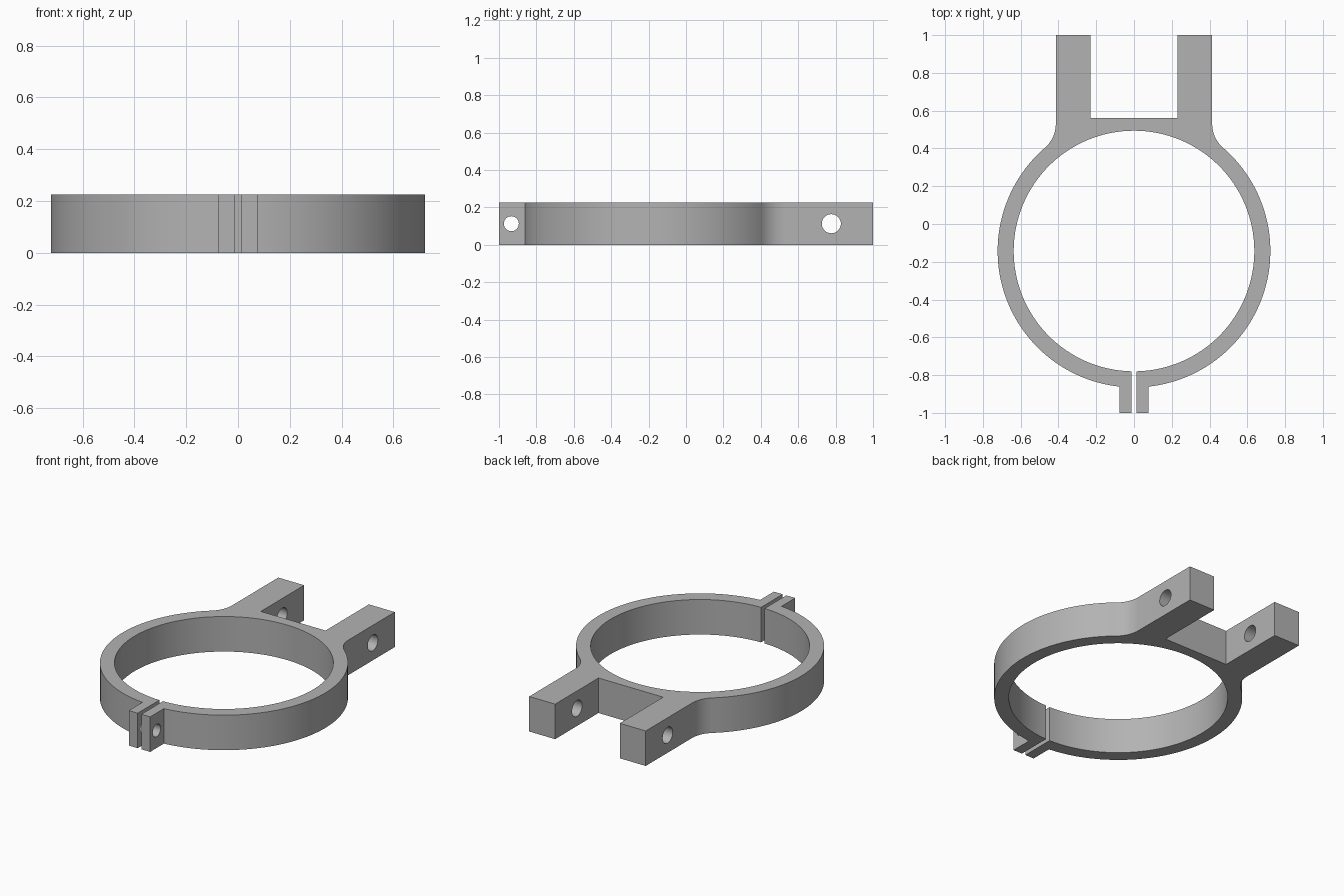
import bpy
import bmesh
from math import pi, sin, cos, asin, atan2, sqrt
from mathutils import Matrix

cube = bpy.data.objects.get("Cube")
if cube:
    bpy.data.objects.remove(cube, do_unlink=True)

# Main dimensions
HEIGHT = 0.225
RING_Y, R_IN, R_OUT = -0.143, 0.637, 0.722
GAP, TAB_X = 0.013, 0.076
ARM_IN, ARM_OUT, ARM_FLOOR = 0.23, 0.414, 0.56

grey = bpy.data.materials.new("plain grey")
grey.use_nodes = True
colour = (0.45, 0.45, 0.45, 1)
grey.diffuse_color = colour
grey.node_tree.nodes["Principled BSDF"].inputs["Base Color"].default_value = colour


def arc(cx, cy, r, start, end, steps):
    """Points along an arc, both ends included."""
    angles = [start + (end - start) * i / steps for i in range(steps + 1)]
    return [(cx + r * cos(a), cy + r * sin(a)) for a in angles]


def half_outline():
    """Half of the clamp from the inner slot edge, round the outside, to the fork."""
    # Fillet circle touching both the arm side and the ring
    drop = 0.53 - RING_Y
    fillet = (ARM_OUT**2 + drop**2 - R_OUT**2) / (2 * (R_OUT - ARM_OUT))
    join = atan2(drop, ARM_OUT + fillet)
    pts = [(GAP, -1), (TAB_X, -1)]
    pts += arc(0, RING_Y, R_OUT, -pi / 2 + asin(TAB_X / R_OUT), join, 56)
    pts += arc(ARM_OUT + fillet, 0.53, fillet, pi + join, pi, 12)[1:]
    pts += [(ARM_OUT, 1), (ARM_IN, 1), (ARM_IN, ARM_FLOOR)]
    return pts


# Clamp body: one closed outline, extruded upwards
right = half_outline()
slot = asin(GAP / R_IN)
bore = arc(0, RING_Y, R_IN, 1.5 * pi - slot, -pi / 2 + slot, 128)
outline = right + [(-x, y) for x, y in reversed(right)] + bore

bm = bmesh.new()
face = bm.faces.new([bm.verts.new((x, y, 0)) for x, y in outline])
top = bmesh.ops.extrude_face_region(bm, geom=[face])["geom"]
bmesh.ops.translate(bm, vec=(0, 0, HEIGHT),
                    verts=[g for g in top if isinstance(g, bmesh.types.BMVert)])
bmesh.ops.recalc_face_normals(bm, faces=bm.faces)
mesh = bpy.data.meshes.new("clamp_body")
bm.to_mesh(mesh)
bm.free()
mesh.materials.append(grey)
body = bpy.data.objects.new("clamp_body", mesh)
bpy.context.collection.objects.link(body)
bpy.context.view_layer.objects.active = body
body.select_set(True)


def drill(name, y, radius):
    """Bore a cross hole along x through both sides."""
    bm = bmesh.new()
    bmesh.ops.create_cone(bm, cap_ends=True, segments=40, radius1=radius,
                          radius2=radius, depth=1.2,
                          matrix=Matrix.Translation((0, y, HEIGHT / 2)) @ Matrix.Rotation(pi / 2, 4, "Y"))
    cut_mesh = bpy.data.meshes.new(name)
    bm.to_mesh(cut_mesh)
    bm.free()
    cut_mesh.materials.append(grey)
    cutter = bpy.data.objects.new(name, cut_mesh)
    cutter.hide_render = True
    bpy.context.collection.objects.link(cutter)
    mod = body.modifiers.new(name, "BOOLEAN")
    mod.operation = "DIFFERENCE"
    mod.solver = "EXACT"
    mod.object = cutter
    bpy.ops.object.modifier_apply(modifier=mod.name)
    bpy.data.objects.remove(cutter, do_unlink=True)


# Pivot holes in the fork arms and bolt holes in the clamp tabs
drill("fork_hole", 0.777, 0.051)
drill("bolt_hole", -0.934, 0.04)

for ob in bpy.context.selected_objects:
    ob.select_set(ob == body)
bpy.ops.object.shade_smooth_by_angle(angle=pi / 6)
